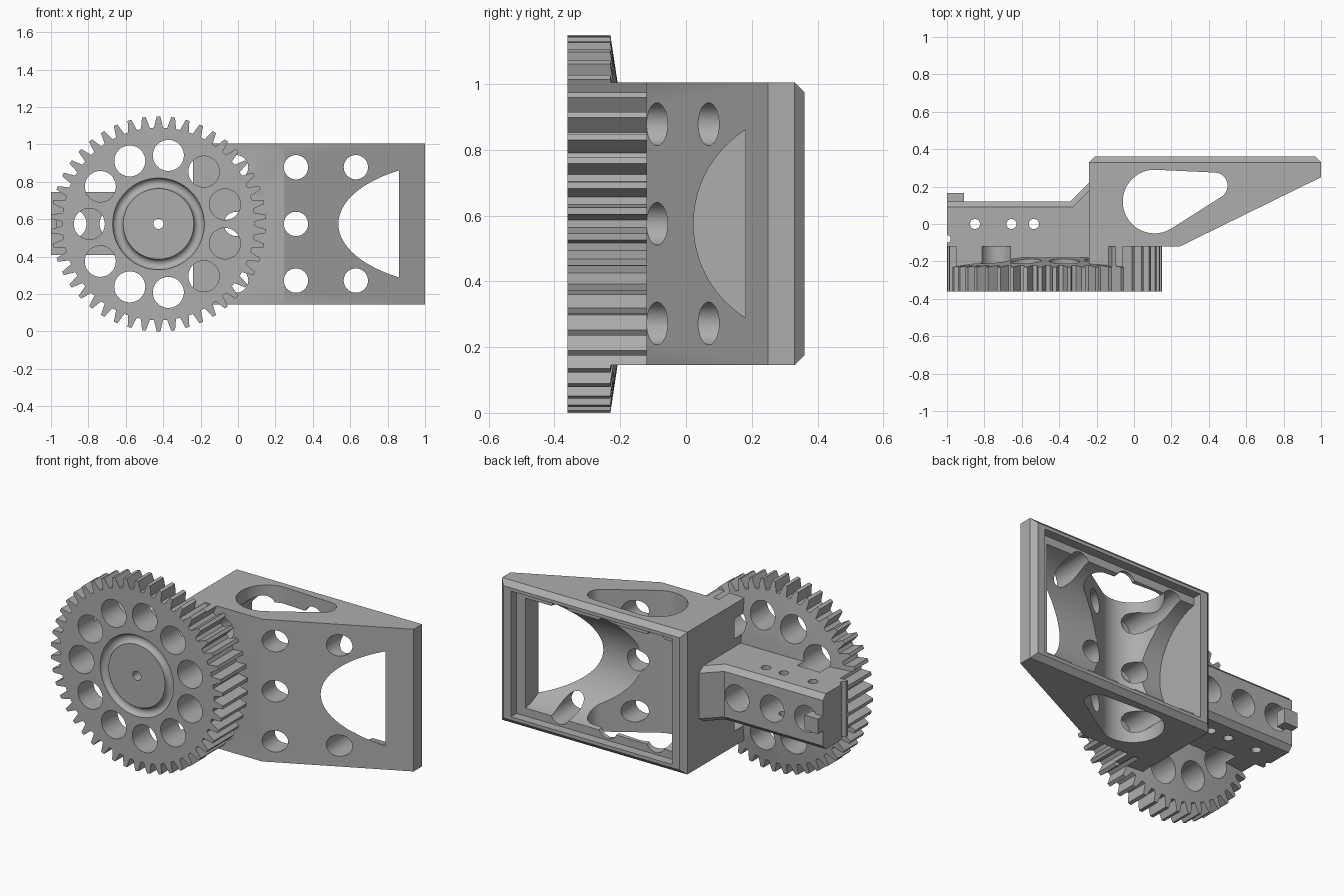
import bpy, bmesh
from math import sin, cos, pi, tau, atan2, acos, hypot
from mathutils import Matrix

cube = bpy.data.objects.get("Cube")
if cube:
    bpy.data.objects.remove(cube, do_unlink=True)

grey = bpy.data.materials.new("plain_grey")
grey.use_nodes = True
grey.diffuse_color = (0.42, 0.42, 0.42, 1)
grey.node_tree.nodes["Principled BSDF"].inputs["Base Color"].default_value = grey.diffuse_color

GX, GZ = -0.425, 0.575      # gear centre
BACK = 0.36                 # back plane of the housing
FACE = -0.12                # front plane of housing and arm


def make(name, bm):
    bmesh.ops.recalc_face_normals(bm, faces=bm.faces)
    mesh = bpy.data.meshes.new(name)
    bm.to_mesh(mesh)
    bm.free()
    mesh.materials.append(grey)
    obj = bpy.data.objects.new(name, mesh)
    bpy.context.collection.objects.link(obj)
    return obj


def prism(name, pts, axis, lo, hi, chamfer=None):
    """Extrude a 2D outline along an axis; chamfer picks edges to cut."""
    place = {"x": lambda p, h: (h, p[0], p[1]),
             "y": lambda p, h: (p[0], h, p[1]),
             "z": lambda p, h: (p[0], p[1], h)}[axis]
    bm = bmesh.new()
    ends = [[bm.verts.new(place(p, h)) for p in pts] for h in (lo, hi)]
    for ring in ends:
        bm.faces.new(ring)
    a, b = ends
    for i in range(len(pts)):
        j = (i + 1) % len(pts)
        bm.faces.new((a[i], a[j], b[j], b[i]))
    bmesh.ops.recalc_face_normals(bm, faces=bm.faces)
    if chamfer:
        edges = [e for e in bm.edges if chamfer(*[v.co for v in e.verts])]
        bmesh.ops.bevel(bm, geom=edges, offset=0.03, segments=1, affect="EDGES")
    return make(name, bm)


def arc(cx, cy, r, start=0.0, end=tau, n=40):
    full = abs(end - start - tau) < 1e-6
    steps = n if full else n - 1
    return [(cx + r * cos(start + (end - start) * i / steps),
             cy + r * sin(start + (end - start) * i / steps)) for i in range(n)]


def rect(x0, x1, y0, y1):
    return [(x0, y0), (x1, y0), (x1, y1), (x0, y1)]


def carve(obj, cutters, operation="DIFFERENCE"):
    """Apply booleans one by one, then drop the cutters."""
    for c in cutters:
        mod = obj.modifiers.new("cut", "BOOLEAN")
        mod.operation, mod.solver, mod.object = operation, "EXACT", c
        bpy.context.view_layer.update()
        dg = bpy.context.evaluated_depsgraph_get()
        mesh = bpy.data.meshes.new_from_object(obj.evaluated_get(dg))
        obj.modifiers.clear()
        obj.data = mesh
        bpy.data.objects.remove(c, do_unlink=True)


def drill(x, z, r, lo, hi):
    return prism("drill", arc(x, z, r), "y", lo, hi)


# Housing: wedge block with chamfered back rim
housing = prism("housing",
                [(-0.24, FACE), (0.245, FACE), (1, 0.25), (1, BACK), (-0.24, BACK)],
                "z", 0.145, 1.005,
                lambda p, q: min(p.y, q.y) > BACK - 0.001)

# Teardrop window outline: two arcs joined by tangents
ax, ay, ar, bx, by, br = 0.11, 0.12, 0.17, 0.43, 0.205, 0.07
tilt = atan2(by - ay, bx - ax)
spread = acos((ar - br) / hypot(bx - ax, by - ay))
teardrop = (arc(ax, ay, ar, tilt + spread, tilt + tau - spread)
            + arc(bx, by, br, tilt - spread, tilt + spread, 24))

cuts = [prism("cavity", arc(BACK, GZ, 0.337, n=96), "x", -0.16, 0.86),
        prism("recess", rect(-0.16, 0.92, 0.195, 0.955), "y", 0.305, 0.5),
        prism("window", teardrop, "z", -0.2, 1.4)]
cuts += [drill(x, GZ + dz, 0.065, -0.3, 0.6)
         for x in (-0.01, 0.31, 0.63) for dz in (-0.303, 0, 0.303)]
carve(housing, cuts)

# Arm: bar with a ramp up to the housing
arm = prism("arm",
            [(-1, FACE), (-0.24, FACE), (-0.24, 0.22), (-0.34, 0.12), (-1, 0.12)],
            "z", 0.41, 0.745,
            lambda p, q: min(p.y, q.y) > 0.1 and abs(p.z - q.z) < 0.01)
carve(arm, [drill(x, GZ, 0.08, -0.1 if x > -0.5 else -0.3, 0.4) for x in (-0.89, -0.66, GX)]
      + [drill(GX, GZ, 0.027, -0.3, 0.1)]
      + [prism("pin_hole", arc(x, y, r), "z", 0.2, 1)
         for x, y, r in ((-0.85, 0, 0.027), (-0.655, 0, 0.027),
                         (-0.535, 0, 0.027), (-1, -0.08, 0.02))])
end_tab = prism("end_tab", rect(-1, -0.91, 0.1, 0.165), "z", 0.53, 0.62)

# Gear tooth outline
TEETH = 46
tooth = ((0.515, -0.34), (0.545, -0.23), (0.575, -0.13),
         (0.575, 0.13), (0.545, 0.23), (0.515, 0.34))
outline = [(GX + r * cos(tau * (i + f) / TEETH + pi / 2),
            GZ + r * sin(tau * (i + f) / TEETH + pi / 2))
           for i in range(TEETH) for r, f in tooth]


def gear_holes():
    ring = [drill(GX + 0.37 * cos(pi + tau * i / 11),
                  GZ + 0.37 * sin(pi + tau * i / 11), 0.083, -0.5, 0.1)
            for i in range(11)]
    return ring + [drill(GX, GZ, 0.027, -0.5, 0.1)]


# Gear: toothed disc with a slightly conical back
gear = prism("gear", outline, "y", -0.36, FACE)
bm = bmesh.new()
bmesh.ops.create_cone(bm, cap_ends=True, segments=96, radius1=1.708, radius2=0.242, depth=0.22,
                      matrix=Matrix.Translation((GX, -0.29, GZ)) @ Matrix.Rotation(-pi / 2, 4, "X"))
carve(gear, [make("cone", bm)], "INTERSECT")
bpy.ops.mesh.primitive_torus_add(location=(GX, -0.36, GZ), rotation=(pi / 2, 0, 0),
                                 major_radius=0.217, minor_radius=0.028,
                                 major_segments=64, minor_segments=16)
carve(gear, [bpy.context.object] + gear_holes())

# Toothed backing that joins the gear to the arm and housing
backings = []
for name, area in (("arm_backing", rect(-1.1, -0.24, 0.41, 0.745)),
                   ("housing_backing", rect(-0.24, 0.3, 0.145, 1.005))):
    part = prism(name, outline, "y", -0.232, FACE)
    carve(part, [prism("area", area, "y", -0.5, 0.1)], "INTERSECT")
    carve(part, gear_holes())
    backings.append(part)

# Single material and crisp smooth shading
for obj in [housing, arm, end_tab, gear] + backings:
    obj.data.materials.clear()
    obj.data.materials.append(grey)
    for p in obj.data.polygons:
        p.material_index = 0
    bpy.ops.object.select_all(action="DESELECT")
    obj.select_set(True)
    bpy.context.view_layer.objects.active = obj
    bpy.ops.object.shade_smooth_by_angle(angle=pi / 6)
